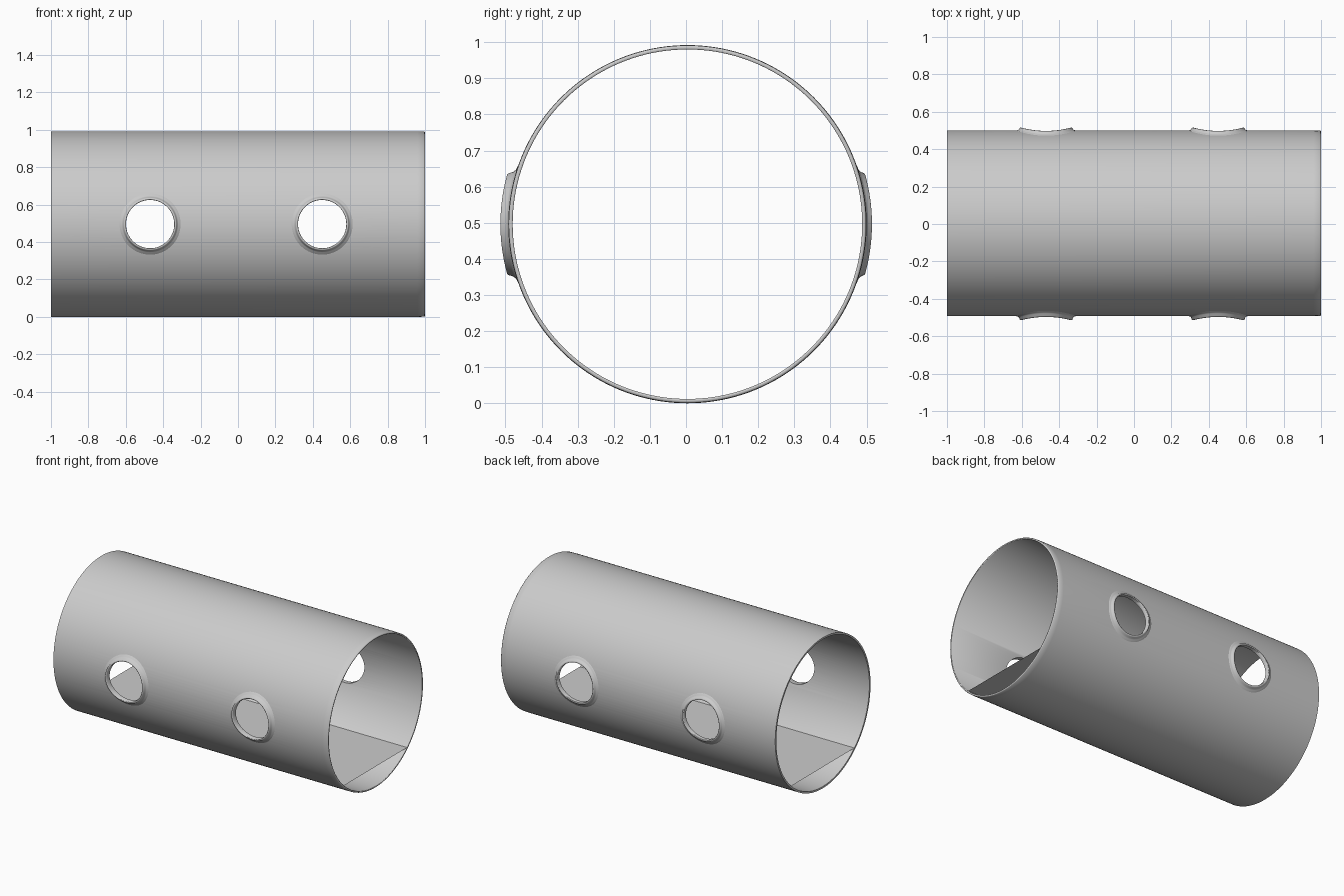
import bpy, bmesh
from math import cos, sin, pi, sqrt

if "Cube" in bpy.data.objects:
    bpy.data.objects.remove(bpy.data.objects["Cube"])

R, WALL = 0.496, 0.012      # tube outer radius and wall
CY, CZ = 0.004, 0.496       # tube axis
HOLE = 0.129                # clear hole radius
HOLES_X = (-0.47, 0.45)


def loft(name, rings, closed_profile=False):
    """Mesh from a list of closed rings of points."""
    bm = bmesh.new()
    loops = [[bm.verts.new(p) for p in ring] for ring in rings]
    pairs = list(zip(loops, loops[1:]))
    if closed_profile:
        pairs.append((loops[-1], loops[0]))
    n = len(loops[0])
    for a, b in pairs:
        for i in range(n):
            j = (i + 1) % n
            bm.faces.new((a[i], a[j], b[j], b[i]))
    bmesh.ops.recalc_face_normals(bm, faces=bm.faces)
    me = bpy.data.meshes.new(name)
    bm.to_mesh(me)
    bm.free()
    ob = bpy.data.objects.new(name, me)
    bpy.context.collection.objects.link(ob)
    return ob


def smooth(ob, angle):
    bpy.ops.object.select_all(action='DESELECT')
    ob.select_set(True)
    bpy.context.view_layer.objects.active = ob
    bpy.ops.object.shade_smooth_by_angle(angle=angle)


# Tube: wall profile revolved around the x axis, softened at the right end
profile = [(-1, R - WALL), (-1, R), (0.96, R), (0.996, R - 0.001), (1, R - 0.004),
           (1, R - WALL + 0.002), (0.998, R - WALL)]
N = 160
tube = loft("tube", [[(x, CY + r * cos(2 * pi * i / N), CZ + r * sin(2 * pi * i / N))
                      for i in range(N)] for x, r in profile], True)
smooth(tube, pi / 3)

# Cross holes, each cutter passing through both walls
for k, hx in enumerate(HOLES_X):
    bpy.ops.mesh.primitive_cylinder_add(vertices=64, radius=HOLE + 0.003, depth=1.6,
                                        location=(hx, 0, CZ), rotation=(pi / 2, 0, 0))
    cutter = bpy.context.object
    cutter.name = f"hole_cutter_{k}"
    cutter.hide_render = True
    cutter.hide_viewport = False
    cutter.display_type = 'WIRE'
    mod = tube.modifiers.new(f"hole_{k}", 'BOOLEAN')
    mod.operation = 'DIFFERENCE'
    mod.solver = 'EXACT'
    mod.object = cutter


# Raised lips that follow the tube curvature around every hole
def lip(name, hx, side, height):
    sections = [(HOLE, -WALL), (HOLE, height * 0.85), (HOLE + 0.003, height),
                (HOLE + 0.009, height), (HOLE + 0.012, height * 0.85),
                (HOLE + 0.016, height * 0.35), (HOLE + 0.022, height * 0.1),
                (HOLE + 0.034, 0.0003), (HOLE + 0.036, -0.002), (HOLE + 0.006, -WALL)]
    n = 64
    rings = []
    for rad, off in sections:
        ring = []
        for i in range(n):
            a = 2 * pi * i / n
            dz = rad * sin(a)
            ring.append((hx + rad * cos(a),
                         CY + side * sqrt((R + off) ** 2 - dz * dz), CZ + dz))
        rings.append(ring)
    smooth(loft(name, rings, True), pi / 3)


for k, hx in enumerate(HOLES_X):
    lip(f"front_lip_{k}", hx, -1, 0.022)
    lip(f"back_lip_{k}", hx, 1, 0.015)

# Flat floor sheet inside the tube
FLOOR_Z = 0.14
bpy.ops.mesh.primitive_plane_add(size=2, location=(0, CY, FLOOR_Z))
floor = bpy.context.object
floor.name = "floor_sheet"
half = sqrt((R - WALL / 2) ** 2 - (CZ - FLOOR_Z) ** 2)
for v in floor.data.vertices:
    v.co.y *= half
